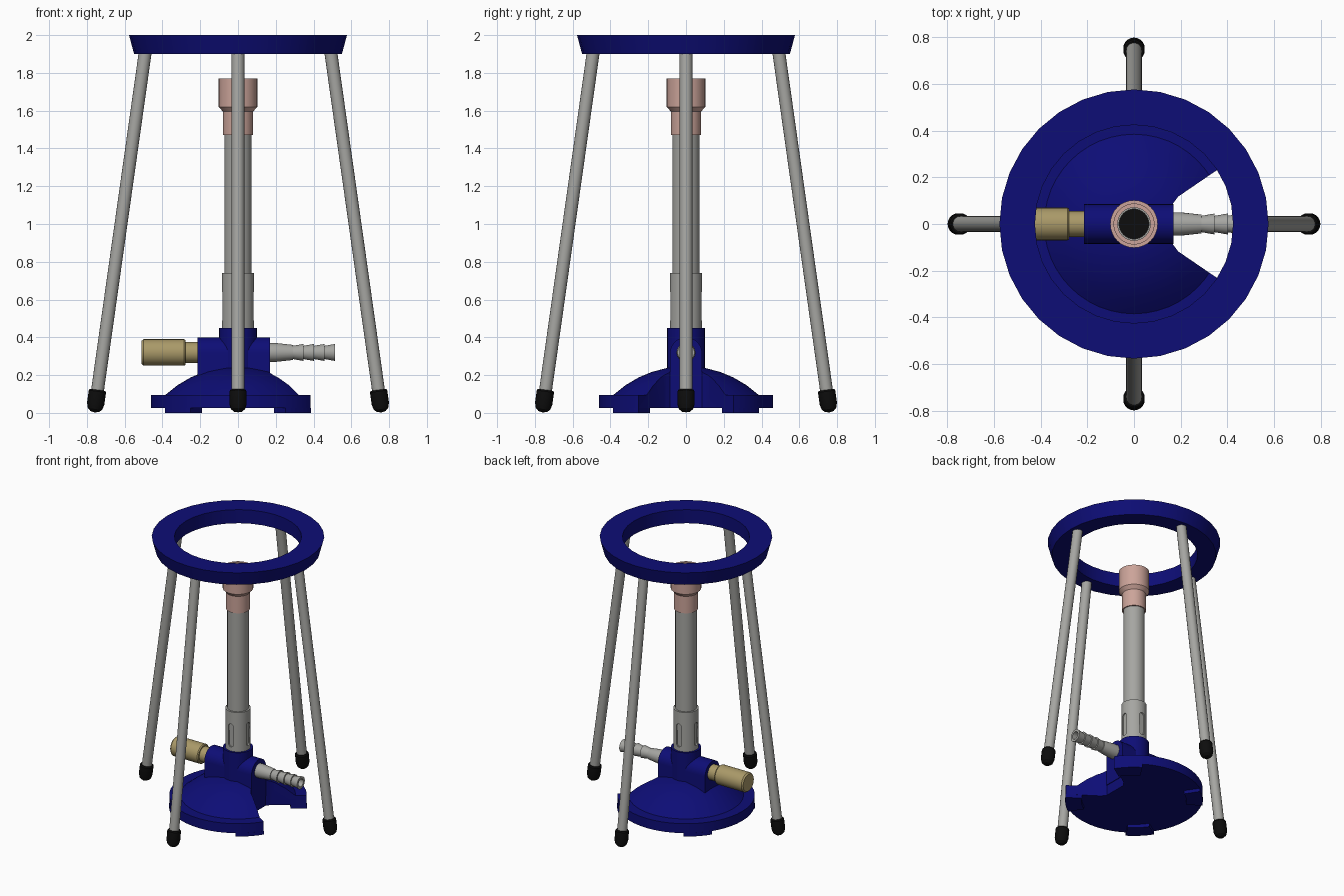
import bpy, bmesh
from math import pi, sin, cos, atan, radians
from mathutils import Matrix

cube = bpy.data.objects.get("Cube")
if cube:
    bpy.data.objects.remove(cube, do_unlink=True)


def material(name, rgb, rough=0.5):
    m = bpy.data.materials.new(name)
    m.use_nodes = True
    m.diffuse_color = (*rgb, 1)
    node = next(n for n in m.node_tree.nodes if n.type == 'BSDF_PRINCIPLED')
    node.inputs["Base Color"].default_value = (*rgb, 1)
    node.inputs["Roughness"].default_value = rough
    return m


BLUE = material("navy enamel", (0.004, 0.004, 0.18))
STEEL = material("grey steel", (0.38, 0.38, 0.36))
COPPER = material("pale copper", (0.60, 0.37, 0.32))
BRASS = material("dull brass", (0.40, 0.32, 0.14))
BLACK = material("black rubber", (0.004, 0.004, 0.004))


def finish(name, bm, mat, matrix=Matrix()):
    bmesh.ops.remove_doubles(bm, verts=bm.verts, dist=1e-5)
    bmesh.ops.recalc_face_normals(bm, faces=bm.faces)
    me = bpy.data.meshes.new(name)
    bm.to_mesh(me)
    bm.free()
    me.transform(matrix)
    ob = bpy.data.objects.new(name, me)
    bpy.context.collection.objects.link(ob)
    if mat:
        me.materials.append(mat)
    return ob


def activate(ob):
    bpy.ops.object.select_all(action='DESELECT')
    ob.select_set(True)
    bpy.context.view_layer.objects.active = ob


def smooth(ob):
    activate(ob)
    bpy.ops.object.shade_smooth_by_angle(angle=radians(30))
    return ob


def lathe(name, profile, mat, matrix=Matrix(), n=32, loop=False):
    """Spin (radius, height) points round z; loop closes the section."""
    bm = bmesh.new()
    rings = [[bm.verts.new((r * cos(2 * pi * i / n), r * sin(2 * pi * i / n), z))
              for i in range(n)] for r, z in profile]
    pairs = list(zip(rings, rings[1:]))
    if loop:
        pairs.append((rings[-1], rings[0]))
    for a, b in pairs:
        for i in range(n):
            j = (i + 1) % n
            bm.faces.new((a[i], a[j], b[j], b[i]))
    bmesh.ops.dissolve_degenerate(bm, dist=1e-5, edges=bm.edges)
    return smooth(finish(name, bm, mat, matrix))


def prism(name, outline, depth, mat, matrix=Matrix()):
    """Extrude a flat outline along its local z."""
    bm = bmesh.new()
    face = bm.faces.new([bm.verts.new((x, y, 0)) for x, y in outline])
    out = bmesh.ops.extrude_face_region(bm, geom=[face])
    top = [v for v in out["geom"] if isinstance(v, bmesh.types.BMVert)]
    bmesh.ops.translate(bm, verts=top, vec=(0, 0, depth))
    return finish(name, bm, mat, matrix)


def cut(ob, cutter):
    mod = ob.modifiers.new("cut", 'BOOLEAN')
    mod.operation = 'DIFFERENCE'
    mod.solver = 'EXACT'
    mod.object = cutter
    activate(ob)
    bpy.ops.object.modifier_apply(modifier=mod.name)
    bpy.data.objects.remove(cutter, do_unlink=True)
    smooth(ob)


def shift(x, y, z):
    return Matrix.Translation((x, y, z))


# Tripod ring
lathe("tripod_ring", [(0.425, 1.9), (0.55, 1.9), (0.577, 2.0), (0.425, 2.0)],
      BLUE, loop=True)

# Tripod legs with rubber feet
tilt = Matrix.Rotation(-atan(0.141), 4, 'Y')
for k, side in enumerate(("left", "back", "right", "front")):
    place = Matrix.Rotation(k * pi / 2, 4, 'Z') @ shift(0.76, 0, 0.003) @ tilt
    lathe(side + "_leg", [(0, 0.08), (0.034, 0.08), (0.034, 1.93), (0, 1.93)],
          STEEL, place, 16)
    lathe(side + "_foot", [(0, 0), (0.022, 0.004), (0.038, 0.018), (0.046, 0.045),
                           (0.046, 0.112), (0.04, 0.12), (0, 0.12)],
          BLACK, place, 20)

# Domed base with a wedge opening on the hose side
base = lathe("burner_base", [(0, 0.025), (0.46, 0.025), (0.46, 0.095), (0.385, 0.095),
                             (0.32, 0.147), (0.25, 0.188), (0.18, 0.217),
                             (0.1, 0.238), (0, 0.24)], BLUE, n=48)
half = [(0.165, 0.085), (0.19, 0.118), (0.72, 0.48)]
wedge = [(x, -y) for x, y in half] + half[::-1]
cut(base, prism("wedge_cutter", wedge, 0.5, None, shift(0, 0, -0.1)))

# Four raised pads under the rim
for k in range(4):
    angles = [radians(33 + 4 * i) + k * pi / 2 for i in range(7)]
    pad = [(0.46 * cos(a), 0.46 * sin(a)) for a in angles]
    pad += [(0.35 * cos(a), 0.35 * sin(a)) for a in reversed(angles)]
    prism("base_pad_%d" % (k + 1), pad, 0.026, BLUE)

# Valve block: arched bar along x, crossed by an upright socket
arch = [(0.085 * cos(i * pi / 16), 0.315 + 0.085 * sin(i * pi / 16)) for i in range(17)]
arch += [(-0.085, 0.1), (0.085, 0.1)]
along_x = Matrix(((0, 0, 1, 0), (1, 0, 0, 0), (0, 1, 0, 0), (0, 0, 0, 1)))
smooth(prism("valve_block", arch, 0.385, BLUE, shift(-0.215, 0, 0) @ along_x))
lathe("tube_socket", [(0, 0.15), (0.1, 0.15), (0.1, 0.45), (0, 0.45)], BLUE)

# Gas valve knob
to_x = shift(0, 0, 0.32) @ along_x
lathe("valve_knob", [(0, -0.51), (0.062, -0.51), (0.07, -0.5), (0.07, -0.285),
                     (0.065, -0.278), (0.055, -0.278), (0.055, -0.2), (0, -0.2)],
      BRASS, to_x)

# Ribbed hose connector with a dark bore
rib = [(0, 0.15), (0.05, 0.15), (0.05, 0.2), (0.04, 0.29)]
for i in range(4):
    x = 0.29 + 0.056 * i
    rib += [(0.035, x), (0.045, x + 0.056)]
rib += [(0.028, 0.514), (0.028, 0.47), (0, 0.47)]
lathe("hose_connector", rib, STEEL, to_x, 24)
lathe("hose_bore", [(0, 0.465), (0.027, 0.465), (0.027, 0.475), (0, 0.475)],
      BLACK, to_x, 24)

# Burner tube, open at the top
lathe("burner_tube", [(0.064, 0.4), (0.072, 0.4), (0.072, 1.755), (0.064, 1.755)],
      STEEL, loop=True)
lathe("tube_bore", [(0, 1.68), (0.066, 1.68), (0.066, 1.7), (0, 1.7)], BLACK)

# Air collar with four slots
collar = lathe("air_collar", [(0.07, 0.44), (0.085, 0.44), (0.085, 0.74), (0.07, 0.74)],
               STEEL, loop=True)
for k in range(4):
    slot = [(0.02 * cos(i * pi / 8), 0.02 * sin(i * pi / 8) + (0.63 if i <= 8 else 0.5))
            for i in range(16)]
    slot_place = Matrix.Rotation(k * pi / 2, 4, 'Z') @ shift(0.074, 0, 0) @ along_x
    cut(collar, prism("slot_cutter", slot, 0.05, None, slot_place))

# Flared burner tip
lathe("burner_tip", [(0.071, 1.47), (0.08, 1.47), (0.08, 1.595), (0.102, 1.62),
                     (0.102, 1.77), (0.086, 1.77), (0.086, 1.74), (0.071, 1.74)],
      COPPER, loop=True)
